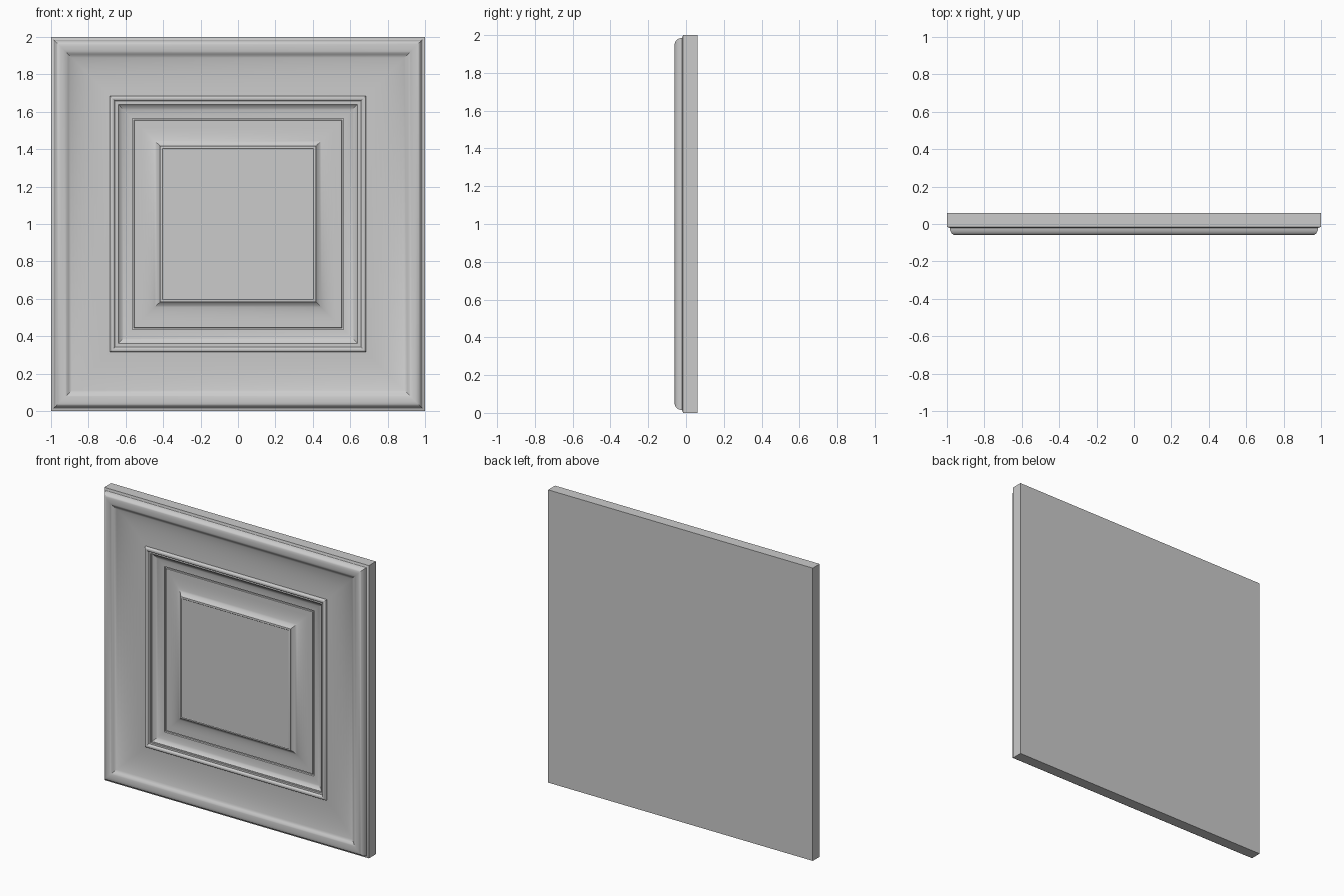
import bpy, bmesh, math

if "Cube" in bpy.data.objects:
    bpy.data.objects.remove(bpy.data.objects["Cube"])


def curve(p0, p1, p2, n=8):
    """Sample a quadratic curve; points are (half width, y)."""
    pts = []
    for i in range(n + 1):
        t = i / n
        a, b, c = (1 - t) ** 2, 2 * t * (1 - t), t * t
        pts.append(tuple(a * p0[k] + b * p1[k] + c * p2[k] for k in (0, 1)))
    return pts


def square_moulding(name, profile, cap_first=False, cap_last=False):
    """Sweep a profile around a mitred square, from outside to inside."""
    bm = bmesh.new()
    rings = [[bm.verts.new((sx * h, y, 1 + sz * h))
              for sx, sz in ((-1, -1), (1, -1), (1, 1), (-1, 1))]
             for h, y in profile]
    for a, b in zip(rings, rings[1:]):
        for i in range(4):
            j = (i + 1) % 4
            bm.faces.new((a[i], a[j], b[j], b[i]))
    if cap_first:
        bm.faces.new(rings[0][::-1])
    if cap_last:
        bm.faces.new(rings[-1])
    mesh = bpy.data.meshes.new(name)
    bm.to_mesh(mesh)
    bm.free()
    obj = bpy.data.objects.new(name, mesh)
    bpy.context.collection.objects.link(obj)
    bpy.ops.object.select_all(action='DESELECT')
    obj.select_set(True)
    bpy.context.view_layer.objects.active = obj
    bpy.ops.object.shade_smooth_by_angle(angle=math.radians(30))
    return obj


# outer frame: back, square edge, rounded nose and wide cove
square_moulding("outer_frame",
    [(1.0, 0.06), (1.0, -0.015), (0.987, -0.02)]
    + curve((0.985, -0.022), (0.98, -0.06), (0.95, -0.06))
    + curve((0.945, -0.06), (0.925, -0.06), (0.91, -0.05), 5)
    + curve((0.905, -0.046), (0.83, -0.008), (0.685, -0.018), 10),
    cap_first=True)

# bead around the opening, stepping down in a cove to the recess
square_moulding("inner_bead",
    curve((0.685, -0.018), (0.685, -0.035), (0.673, -0.036), 5)
    + curve((0.672, -0.036), (0.660, -0.036), (0.657, -0.022), 5)
    + [(0.645, -0.022), (0.643, -0.014)]
    + curve((0.640, -0.014), (0.620, 0.010), (0.565, 0.012), 8))

# sunken panel with a fine groove and raised centre field
square_moulding("raised_panel",
    [(0.565, 0.012), (0.563, 0.022), (0.555, 0.022), (0.553, 0.014)]
    + curve((0.52, 0.014), (0.445, 0.012), (0.418, -0.020), 8)
    + [(0.416, -0.029), (0.405, -0.031), (0.402, -0.029)],
    cap_last=True)
